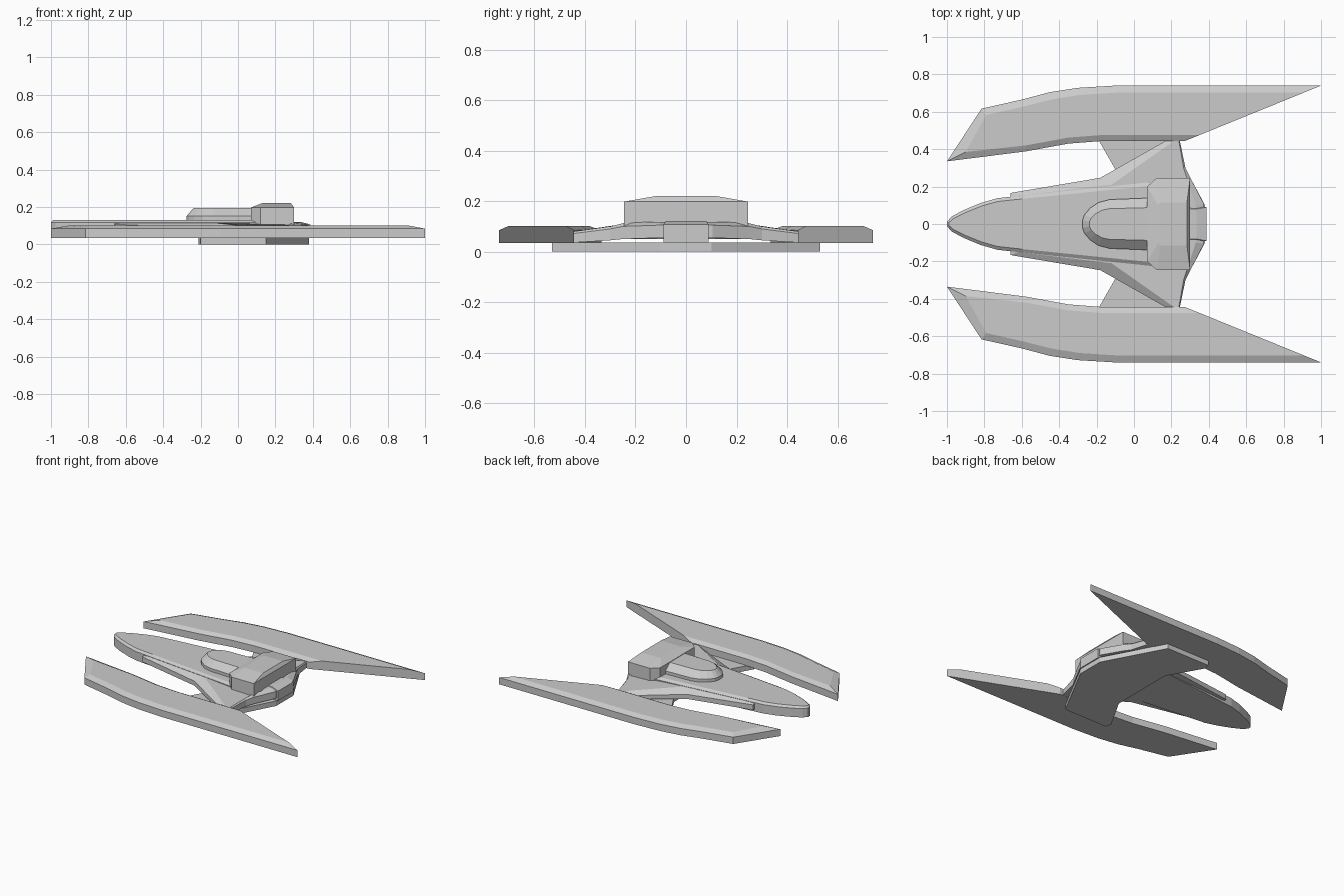
import bpy, bmesh

if "Cube" in bpy.data.objects:
    bpy.data.objects.remove(bpy.data.objects["Cube"])


def loft(name, rings, mirror=False):
    """Closed solid through stacked rings with equal point counts."""
    bm = bmesh.new()
    loops = [[bm.verts.new(p) for p in ring] for ring in rings]
    n = len(loops[0])
    bm.faces.new(loops[0][::-1])
    bm.faces.new(loops[-1])
    for a, b in zip(loops, loops[1:]):
        for i in range(n):
            j = (i + 1) % n
            bm.faces.new((a[i], a[j], b[j], b[i]))
    bmesh.ops.recalc_face_normals(bm, faces=bm.faces)
    me = bpy.data.meshes.new(name)
    bm.to_mesh(me)
    bm.free()
    ob = bpy.data.objects.new(name, me)
    bpy.context.collection.objects.link(ob)
    if mirror:
        m = ob.modifiers.new("mirror", 'MIRROR')
        m.use_axis = (False, True, False)
        m.use_mirror_merge = False
    return ob


def at(outline, z):
    return [(x, y, z) for x, y in outline]


def sym(half):
    """Complete a half outline by reflecting it across y = 0."""
    return half + [(p[0], -p[1], *p[2:]) for p in reversed(half) if p[1] > 1e-5]


# Side pods: long curved blades with chamfered upper edges
pod = [(-1, .335), (-.815, .617), (-.6, .665), (-.45, .705), (-.3, .728), (-.1, .74),
       (1, .74), (.27, .443), (-.18, .443), (-.35, .43), (-.58, .388)]
pod_top = [(-.9, .385), (-.79, .583), (-.59, .628), (-.44, .666), (-.29, .69), (-.1, .702),
           (.907, .702), (.349, .475), (-.18, .475), (-.35, .462), (-.58, .42)]
loft("side_pod", [at(pod, .035), at(pod, .085), at(pod_top, .102)], mirror=True)

# Main hull with rounded pointed nose
hull = [(-1, .012), (-.975, .04), (-.91, .075), (-.82, .112), (-.73, .138),
        (-.6, .152), (.1, .225), (.3, .235)]
hull_top = [(-.99, .008), (-.965, .03), (-.905, .06), (-.815, .096), (-.73, .12),
            (-.6, .134), (.1, .205), (.3, .215)]
loft("hull", [at(sym(hull), .052), at(sym(hull), .117), at(sym(hull_top), .13)])

# Sloped pylons and strakes joining the hull to the pods
pylon = [(-.66, .14), (-.66, .166), (-.18, .247), (.17, .445), (.245, .445),
         (.275, .3), (.3, .25), (.375, .105)]
bottom_z = [.07, .07, .055, .036, .036, .045, .05, .055]
upper_z = [.112, .108, .088, .06, .072, .09, .1, .105]
ridge = [(-.64, .13), (-.62, .15), (-.12, .21), (.215, .445), (.24, .445),
         (.265, .3), (.285, .24), (.33, .1)]
ridge_z = [.115, .115, .115, .08, .08, .1, .115, .118]
loft("wing_pylon", [
    sym([(*p, z) for p, z in zip(pylon, bottom_z)]),
    sym([(*p, z) for p, z in zip(pylon, upper_z)]),
    sym([(*p, z) for p, z in zip(ridge, ridge_z)])])

# Flat swept plate under the hull
keel = [(-.07, .24), (-.21, .485), (-.2, .53), (.15, .53), (.38, .1)]
loft("keel_plate", [at(sym(keel), 0), at(sym(keel), .037)])

# Rear exhaust box
box = [(.28, .09), (.388, .09)]
box_top = [(.28, .08), (.335, .08)]
loft("exhaust_box", [at(sym(box), .036), at(sym(box), .107), at(sym(box_top), .121)])

# U-shaped canopy in front of the raised block
canopy = [(-.275, .02), (-.265, .05), (-.235, .085), (-.19, .115), (-.13, .131), (.1, .14)]
canopy_top = [(-.238, .012), (-.228, .032), (-.205, .055), (-.17, .074), (-.13, .082), (.1, .088)]
loft("canopy", [at(sym(canopy), .12), at(sym(canopy), .152), at(sym(canopy_top), .195)])

# Raised rear block with sloped roof
block = [(.07, .2), (.12, .245), (.3, .245)]
roof = [(.13, .1), (.14, .115), (.283, .115)]
loft("rear_block", [at(sym(block), .1), at(sym(block), .198), at(sym(roof), .221)])
